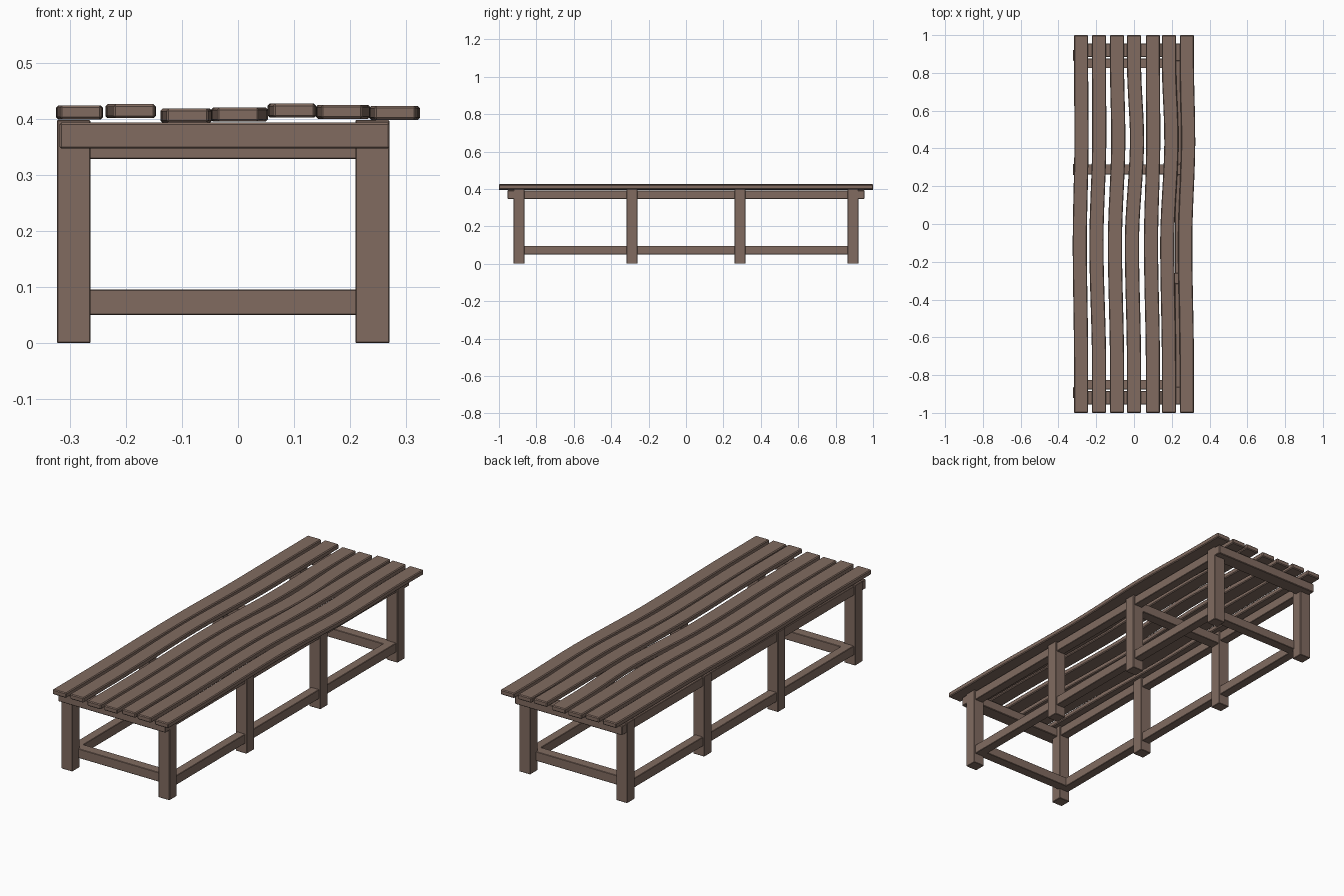
import bpy, bmesh, math

if "Cube" in bpy.data.objects:
    bpy.data.objects.remove(bpy.data.objects["Cube"])

wood = bpy.data.materials.new("brown_wood")
wood.diffuse_color = (0.22, 0.148, 0.118, 1)
wood.use_nodes = True
wood.node_tree.nodes["Principled BSDF"].inputs["Base Color"].default_value = wood.diffuse_color


def finish(name, bm, bevel):
    bmesh.ops.recalc_face_normals(bm, faces=bm.faces)
    me = bpy.data.meshes.new(name)
    bm.to_mesh(me)
    bm.free()
    me.materials.append(wood)
    ob = bpy.data.objects.new(name, me)
    bpy.context.collection.objects.link(ob)
    if bevel:
        m = ob.modifiers.new("soft_edges", 'BEVEL')
        m.width = bevel
        m.segments = 1
        m.limit_method = 'ANGLE'
        m.angle_limit = math.radians(40)
    return ob


def box(name, x, y, z, bevel=0.002):
    bm = bmesh.new()
    bmesh.ops.create_cube(bm, size=1)
    for v in bm.verts:
        for i, (a, b) in enumerate((x, y, z)):
            v.co[i] = a if v.co[i] < 0 else b
    return finish(name, bm, bevel)


def sample(points, y):
    # smooth interpolation of (y, offset) control points
    for (y0, a), (y1, b) in zip(points, points[1:]):
        if y <= y1:
            t = (y - y0) / (y1 - y0)
            return a + (b - a) * t * t * (3 - 2 * t)
    return points[-1][1]


def slat(name, cx, z0, bend, width=0.075, thick=0.025, n=24):
    # warped board: a rectangle swept along y
    bm = bmesh.new()
    rings = []
    for i in range(n + 1):
        y = -1 + 2 * i / n
        x = cx + sample(bend, y)
        rings.append([bm.verts.new((x + sx * width / 2, y, z0 + sz * thick))
                      for sx, sz in ((-1, 0), (1, 0), (1, 1), (-1, 1))])
    for a, b in zip(rings, rings[1:]):
        for k in range(4):
            bm.faces.new((a[k], a[(k + 1) % 4], b[(k + 1) % 4], b[k]))
    bm.faces.new(rings[0])
    bm.faces.new(rings[-1])
    return finish(name, bm, 0.004)


# seat slats: centre x, underside z, bend at y = -0.2 and y = 0.45
for i, (cx, z0, lo, hi) in enumerate((
        (-0.280, 0.399, -0.007, 0.002), (-0.185, 0.401, -0.014, 0.001),
        (-0.090, 0.393, -0.011, 0.007), (0.000, 0.395, -0.011, 0.016),
        (0.100, 0.402, -0.010, 0.002), (0.185, 0.400, -0.009, 0.013),
        (0.280, 0.398, -0.009, 0.007))):
    slat(f"seat_slat_{i + 1}", cx, z0,
         [(-1, 0), (-0.75, 0), (-0.1, lo), (0.45, hi), (0.85, 0), (1, 0)])

# legs: four on each side
leg_y = [(-0.922, -0.864), (-0.318, -0.26), (0.26, 0.318), (0.864, 0.922)]
for side, x in (("left", (-0.323, -0.263)), ("right", (0.209, 0.27))):
    for i, y in enumerate(leg_y):
        box(f"{side}_leg_{i + 1}", x, y, (0, 0.398))

# long rails, upper and lower
for side, x in (("left", (-0.315, -0.27)), ("right", (0.217, 0.262))):
    box(f"{side}_upper_rail", x, (-0.9, 0.9), (0.346, 0.392))
    box(f"{side}_lower_rail", x, (-0.88, 0.88), (0.05, 0.096))

# end aprons and low end rails
for name, s in (("front", -1), ("back", 1)):
    box(f"{name}_apron", (-0.318, 0.27), sorted((s * 0.885, s * 0.955)),
        (0.347, 0.393), 0.003)
    box(f"{name}_lower_rail", (-0.29, 0.24), sorted((s * 0.825, s * 0.875)),
        (0.05, 0.096))

# single cross rail under the seat
box("cross_rail", (-0.27, 0.215), (0.262, 0.316), (0.328, 0.375))
